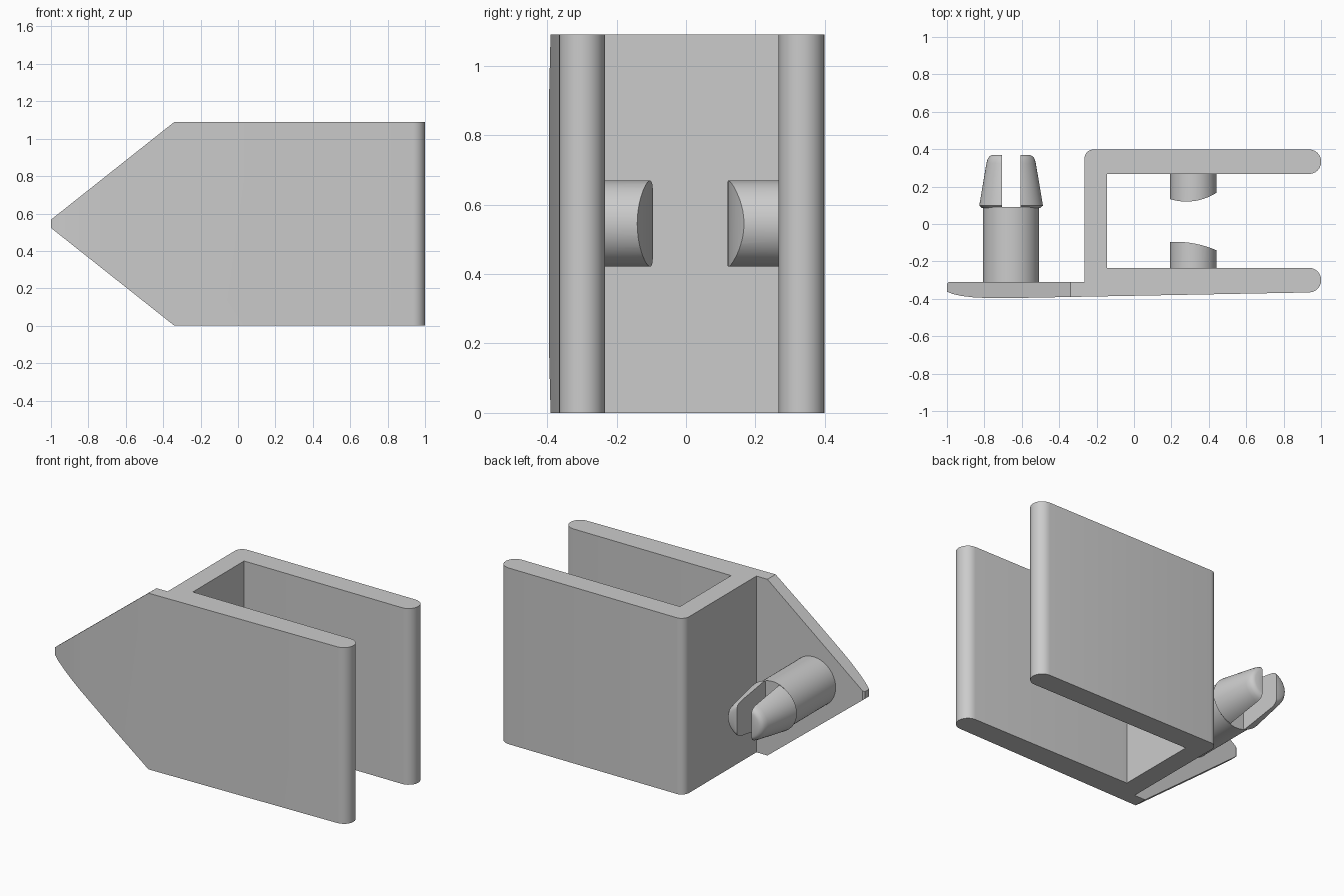
import bpy
import bmesh
import math
from mathutils import Matrix, Vector

cube = bpy.data.objects.get("Cube")
if cube:
    bpy.data.objects.remove(cube, do_unlink=True)

HEIGHT = 1.09
MID = HEIGHT / 2

grey = bpy.data.materials.new("plain grey")
grey.use_nodes = True
grey.diffuse_color = (0.6, 0.6, 0.6, 1)
grey.node_tree.nodes["Principled BSDF"].inputs["Base Color"].default_value = (0.6, 0.6, 0.6, 1)


def finish(bm, name):
    """Turn a bmesh into a grey object with sharp edges kept."""
    bmesh.ops.recalc_face_normals(bm, faces=bm.faces)
    mesh = bpy.data.meshes.new(name)
    bm.to_mesh(mesh)
    bm.free()
    mesh.materials.append(grey)
    ob = bpy.data.objects.new(name, mesh)
    bpy.context.collection.objects.link(ob)
    return ob


def smooth(ob):
    bpy.ops.object.select_all(action='DESELECT')
    ob.select_set(True)
    bpy.context.view_layer.objects.active = ob
    bpy.ops.object.shade_smooth_by_angle(angle=math.radians(30))


def prism(outline, z0, z1):
    """Extrude an outline in x and y upward."""
    bm = bmesh.new()
    face = bm.faces.new([bm.verts.new((x, y, z0)) for x, y in outline])
    up = bmesh.ops.extrude_face_region(bm, geom=[face])["geom"]
    verts = [v for v in up if isinstance(v, bmesh.types.BMVert)]
    bmesh.ops.translate(bm, verts=verts, vec=(0, 0, z1 - z0))
    return bm


def lathe(profile, centre, steps=64):
    """Spin (radius, y) points about an axis along y."""
    bm = bmesh.new()
    verts = [bm.verts.new((r, y, 0)) for r, y in profile]
    edges = [bm.edges.new(pair) for pair in zip(verts, verts[1:])]
    bmesh.ops.spin(bm, geom=verts + edges, cent=(0, 0, 0), axis=(0, 1, 0),
                   angle=math.tau, steps=steps, use_duplicate=False)
    bmesh.ops.remove_doubles(bm, verts=bm.verts, dist=0.0005)
    bmesh.ops.translate(bm, verts=bm.verts, vec=(centre[0], 0, centre[1]))
    return bm


def arc(cx, cy, r, start, end, steps=12):
    return [(cx + r * math.cos(math.radians(start + (end - start) * i / steps)),
             cy + r * math.sin(math.radians(start + (end - start) * i / steps)))
            for i in range(steps + 1)]


def cut(ob, tool, operation):
    """Apply a boolean and discard the cutter."""
    tool.hide_render = True
    mod = ob.modifiers.new("cut", 'BOOLEAN')
    mod.operation = operation
    mod.solver = 'EXACT'
    mod.object = tool
    bpy.context.view_layer.objects.active = ob
    bpy.ops.object.modifier_apply(modifier=mod.name)
    bpy.data.objects.remove(tool, do_unlink=True)


# Clip body: two rounded arms, a joining wall and a pointed front plate
outline = [(-0.99, -0.31), (-1, -0.32), (-1, -0.362), (-0.97, -0.374),
           (-0.92, -0.385), (-0.86, -0.392), (-0.8, -0.395), (-0.6, -0.395)]
outline += arc(0.935, -0.30, 0.066, -90, 90)
outline += [(-0.145, -0.234), (-0.145, 0.267)]
outline += arc(0.935, 0.333, 0.066, -90, 90)
outline += arc(-0.215, 0.349, 0.05, 90, 180, 8)
outline += [(-0.265, -0.31)]
bm = prism(outline, 0, HEIGHT)
for side in (-1, 1):
    # Slope each corner of the plate toward the point
    normal = Vector((-(MID - 0.022), 0, side * 0.66))
    cutting = bmesh.ops.bisect_plane(
        bm, geom=bm.verts[:] + bm.edges[:] + bm.faces[:],
        plane_co=(-0.34, 0, MID + side * MID), plane_no=normal, clear_outer=True)
    rim = [e for e in cutting["geom_cut"] if isinstance(e, bmesh.types.BMEdge)]
    bmesh.ops.edgeloop_fill(bm, edges=rim)
smooth(finish(bm, "clip_body"))

# Gripping pegs facing each other between the arms, with curved ends
PEG_X, PEG_R = 0.317, 0.124
pegs = (("front_peg", -0.25, -0.095, 0.22, 0.56, 1),
        ("back_peg", 0.28, 0.12, 0.28, 0.30, -1))
for name, base, crest, centre_x, radius, way in pegs:
    peg = finish(lathe([(0, base), (PEG_R, base), (PEG_R, crest + way * 0.03),
                        (0, crest + way * 0.03)], (PEG_X, MID)), name)
    spread = math.degrees(math.asin(0.18 / radius))
    reach = math.degrees(math.asin(0.25 / radius))
    shape = arc(centre_x, crest - way * radius, radius,
                way * (90 - reach), way * (90 + spread), 24)
    shape += [(shape[-1][0], base - way * 0.1), (shape[0][0], base - way * 0.1)]
    cut(peg, finish(prism(shape, MID - 0.3, MID + 0.3), "peg_cutter"), 'INTERSECT')
    smooth(peg)

# Round post standing on the back of the plate
POST_X = -0.657
post = finish(lathe([(0, -0.33), (0.15, -0.33), (0.15, 0.09), (0, 0.09)],
                    (POST_X, MID)), "post")
smooth(post)

# Tapered snap head, slightly flattened, split by a slot
bm = lathe([(0, 0.085), (0.155, 0.085), (0.17, 0.098), (0.168, 0.112), (0.132, 0.325),
            (0.126, 0.347), (0.116, 0.362), (0.1, 0.37), (0, 0.37)], (POST_X, MID))
bmesh.ops.scale(bm, verts=bm.verts, vec=(1, 1, 0.89),
                space=Matrix.Translation((-POST_X, 0, -MID)))
head = finish(bm, "snap_head")
slot = [(POST_X - 0.05, 0.05), (POST_X + 0.05, 0.05),
        (POST_X + 0.05, 0.5), (POST_X - 0.05, 0.5)]
cut(head, finish(prism(slot, MID - 0.3, MID + 0.3), "slot_cutter"), 'DIFFERENCE')
smooth(head)
